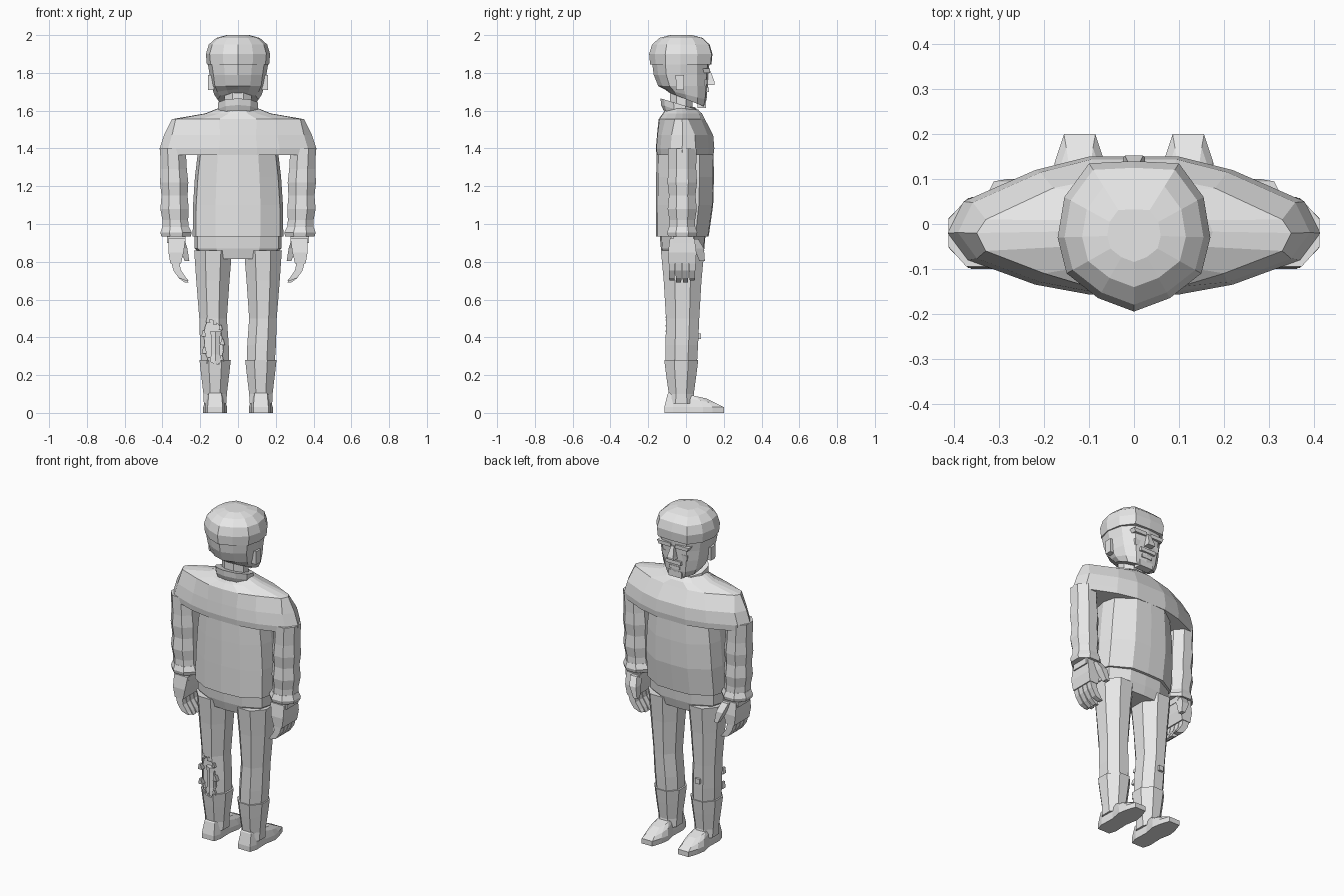
import bpy, bmesh, math, random
from mathutils import Vector

if "Cube" in bpy.data.objects:
    bpy.data.objects.remove(bpy.data.objects["Cube"], do_unlink=True)

random.seed(4)
grey = bpy.data.materials.new("plain_grey")
grey.use_nodes = True
colour = (0.8, 0.8, 0.8, 1)
grey.diffuse_color = colour
grey.node_tree.nodes["Principled BSDF"].inputs["Base Color"].default_value = colour


def loft(name, rings, side=1):
    """Skin a stack of equal-length rings and close both ends."""
    bm = bmesh.new()
    rows = [[bm.verts.new((p[0] * side, p[1], p[2])) for p in r] for r in rings]
    n = len(rows[0])
    for a, b in zip(rows, rows[1:]):
        for i in range(n):
            j = (i + 1) % n
            bm.faces.new((a[i], a[j], b[j], b[i]))
    bm.faces.new(rows[0])
    bm.faces.new(rows[-1])
    bmesh.ops.recalc_face_normals(bm, faces=bm.faces)
    mesh = bpy.data.meshes.new(name)
    bm.to_mesh(mesh)
    bm.free()
    mesh.materials.append(grey)
    obj = bpy.data.objects.new(name, mesh)
    bpy.context.collection.objects.link(obj)
    return obj


def oval(z, cx, cy, rx, ry, n=8, slope=0):
    """Ring with flat sides touching the given half widths."""
    k = math.cos(math.pi / n)
    out = []
    for i in range(n):
        a = math.tau * (i + 0.5) / n
        x, y = rx * math.cos(a) / k, ry * math.sin(a) / k
        out.append((cx + x, cy + y, z + slope * y))
    return out


def sym(half, z, sx=1, sy=1, cx=0, cy=0, slope=0):
    """Mirror a half outline and place it at a height."""
    full = half + [(-x, y) for x, y in reversed(half) if x > 0]
    return [(cx + x * sx, cy + y * sy, z + slope * (cy + y * sy)) for x, y in full]


def box(name, lo, hi, side=1, taper=1):
    cx, cy = (lo[0] + hi[0]) / 2, (lo[1] + hi[1]) / 2
    rx, ry = (hi[0] - lo[0]) / 2, (hi[1] - lo[1]) / 2
    return loft(name, [oval(lo[2], cx, cy, rx * taper, ry * taper, 4),
                       oval(hi[2], cx, cy, rx, ry, 4)], side)


# sweater body
barrel = [(0, 1), (.45, .97), (.92, .5), (1, 0), (.93, -.5), (.5, -.93), (0, -1)]
loft("sweater_body", [sym(barrel, z, w, d, 0, c) for z, w, d, c in (
    (.935, .24, .14, -.02), (1.1, .238, .152, -.008), (1.25, .228, .153, -.005),
    (1.4, .21, .15, -.005))])

# broad shoulders tapering to the collar
lens = [(0, .15), (.1, .15), (.22, .12), (.38, .05), (.415, -.02),
        (.37, -.08), (.22, -.135), (.1, -.157), (0, -.16)]
yoke = [(0, .1), (.08, .1), (.18, .08), (.33, .01), (.35, -.02),
        (.33, -.06), (.2, -.11), (.1, -.14), (0, -.145)]
loft("sweater_shoulders", [sym(lens, 1.365, .99, .97), sym(lens, 1.4),
                           sym(lens, 1.47, .945, .96), sym(yoke, 1.555),
                           sym(yoke, 1.585, .5, .85), sym(yoke, 1.62, .25, .6, 0, -.015)])

# collar and neck
loft("collar", [oval(1.575, 0, -.03, .1, .085, 10, -.3),
                oval(1.6, 0, -.032, .105, .095, 10, -.3),
                oval(1.635, 0, -.035, .105, .095, 10, -.3)])
loft("neck", [oval(1.58, 0, -.025, .072, .06), oval(1.76, 0, -.025, .07, .06)])

# head with a slanting jaw
skull = [(0, .125), (.08, .115), (.13, .06), (.15, -.03), (.13, -.11), (.07, -.155), (0, -.18)]
loft("head", [sym(skull, 1.66, .72, .62, 0, .022, -.4),
              sym(skull, 1.685, .84, .72, 0, .018, -.25),
              sym(skull, 1.73, .94, .86, 0, .008),
              sym(skull, 1.79, 1, .95), sym(skull, 1.86, 1.08, 1)])

# rounded cap of hair
crown = [(0, .14), (.1, .135), (.155, .06), (.17, -.03), (.15, -.11), (.08, -.165), (0, -.195)]
loft("hair_cap", [sym(crown, z, s, s, 0, -.025 * (1 - s)) for z, s in (
    (1.845, .97), (1.9, 1), (1.95, .91), (1.985, .68), (2, .35))])

# face
loft("nose", [oval(1.735, 0, .12, .024, .03, 4), oval(1.75, 0, .12, .02, .032, 4),
              oval(1.81, 0, .115, .01, .015, 4)])
box("moustache", (-.05, .09, 1.7), (.05, .122, 1.722))
box("lower_lip", (-.035, .085, 1.668), (.035, .112, 1.685))
box("chin", (-.045, .06, 1.615), (.045, .105, 1.652))

# trouser seat
loft("trouser_seat", [sym(barrel, z, w, d, 0, -.018) for z, w, d in (
    (.815, .17, .1), (.87, .23, .115), (.95, .232, .122))])

shoe = [(.035, .2), (.055, .14), (.063, .09), (.05, .02), (.053, -.07), (.04, -.115)]

for side, tag in ((1, "left_"), (-1, "right_")):
    # face details and ears
    box(tag + "ear", (.125, -.055, 1.71), (.16, -.01, 1.79), side, .9)
    loft(tag + "brow", [oval(1.8, .055, .108, .04, .018, 4),
                        oval(1.822, .06, .105, .045, .022, 4)], side)
    box(tag + "cheek", (.04, .08, 1.73), (.085, .112, 1.765), side, .8)

    # sleeve with soft folds, and its flared cuff
    loft(tag + "sleeve", [oval(z, x, -.02, r, d) for z, x, r, d in (
        (.95, .328, .07, .07), (1.02, .332, .068, .068), (1.08, .336, .075, .077),
        (1.15, .336, .069, .07), (1.22, .338, .075, .078), (1.29, .34, .069, .074),
        (1.4, .345, .068, .075))], side)
    loft(tag + "cuff", [oval(.935, .328, -.02, .078, .075), oval(.955, .328, -.02, .083, .08),
                        oval(.985, .33, -.02, .07, .07)], side)

    # hand with curled fingers
    box(tag + "wrist", (.278, -.07, .9), (.375, .04, .95), side)
    loft(tag + "palm", [oval(.79, .33, -.02, .028, .072, 4), oval(.85, .328, -.02, .04, .075, 4),
                        oval(.925, .322, -.02, .045, .065, 4)], side)
    for i in range(4):
        y = -.075 + i * .036
        tip = .69 + (.012 if i in (0, 3) else 0)
        loft(tag + "finger_" + str(i + 1), [
            oval(.81, .335, y, .022, .016, 4), oval(.755, .322, y, .02, .016, 4),
            oval(.715, .295, y, .02, .015, 4), oval(tip, .272, y, .01, .013, 4)], side)
    loft(tag + "thumb", [oval(.92, .305, .04, .022, .025, 4), oval(.87, .29, .07, .022, .025, 4),
                         oval(.805, .27, .085, .012, .015, 4)], side)

    # leg, boot shaft and shoe
    leg = loft(tag + "trouser_leg", [oval(z, x, y, r, d) for z, x, y, r, d in (
        (.26, .121, -.025, .073, .083), (.36, .125, -.022, .076, .086),
        (.5, .132, -.018, .073, .088), (.7, .133, -.018, .088, .1),
        (.86, .132, -.018, .1, .115))], side)
    boot = loft(tag + "boot", [oval(z, .121, -.025, r, d) for z, r, d in (
        (.05, .06, .075), (.1, .062, .066), (.2, .074, .08), (.28, .083, .09))], side)
    loft(tag + "shoe", [sym(shoe, 0, 1, 1, .121), sym(shoe, .03, 1, 1, .121),
                        sym(shoe, .08, .85, .85, .121, 0, -.2),
                        sym(shoe, .1, .6, .6, .121, -.01, -.22)], side)

# ragged tear through the rear of one leg
rim = []
for i in range(18):
    a = math.tau * i / 18
    r = random.uniform(.85, 1.12)
    rim.append(Vector((-.13 + .052 * r * math.cos(a), 0, .375 + .125 * r * math.sin(a))))
cutter = loft("tear_cutter", [[(p.x, y, p.z) for p in rim] for y in (-.16, -.075)])
cutter.hide_render = True
cutter.hide_viewport = True
for part in (leg, boot):
    cut = part.modifiers.new("tear", "BOOLEAN")
    cut.operation = "DIFFERENCE"
    cut.solver = "EXACT"
    cut.object = cutter

# frayed flaps, exposed bone and the peg in front
for i, p in enumerate(rim[::2]):
    s = random.uniform(.012, .018)
    loft("torn_flap_" + str(i + 1), [oval(p.z - s, p.x, -.09, s * .8, .015, 4),
                                     oval(p.z + s, p.x, -.098, s * .3, .01, 4)])
loft("bone", [oval(z, -.118, -.085, r, .018, 6) for z, r in (
    (.26, .032), (.29, .03), (.31, .022), (.4, .022), (.43, .03))])
box("peg", (-.145, .03, .39), (-.115, .08, .42))
